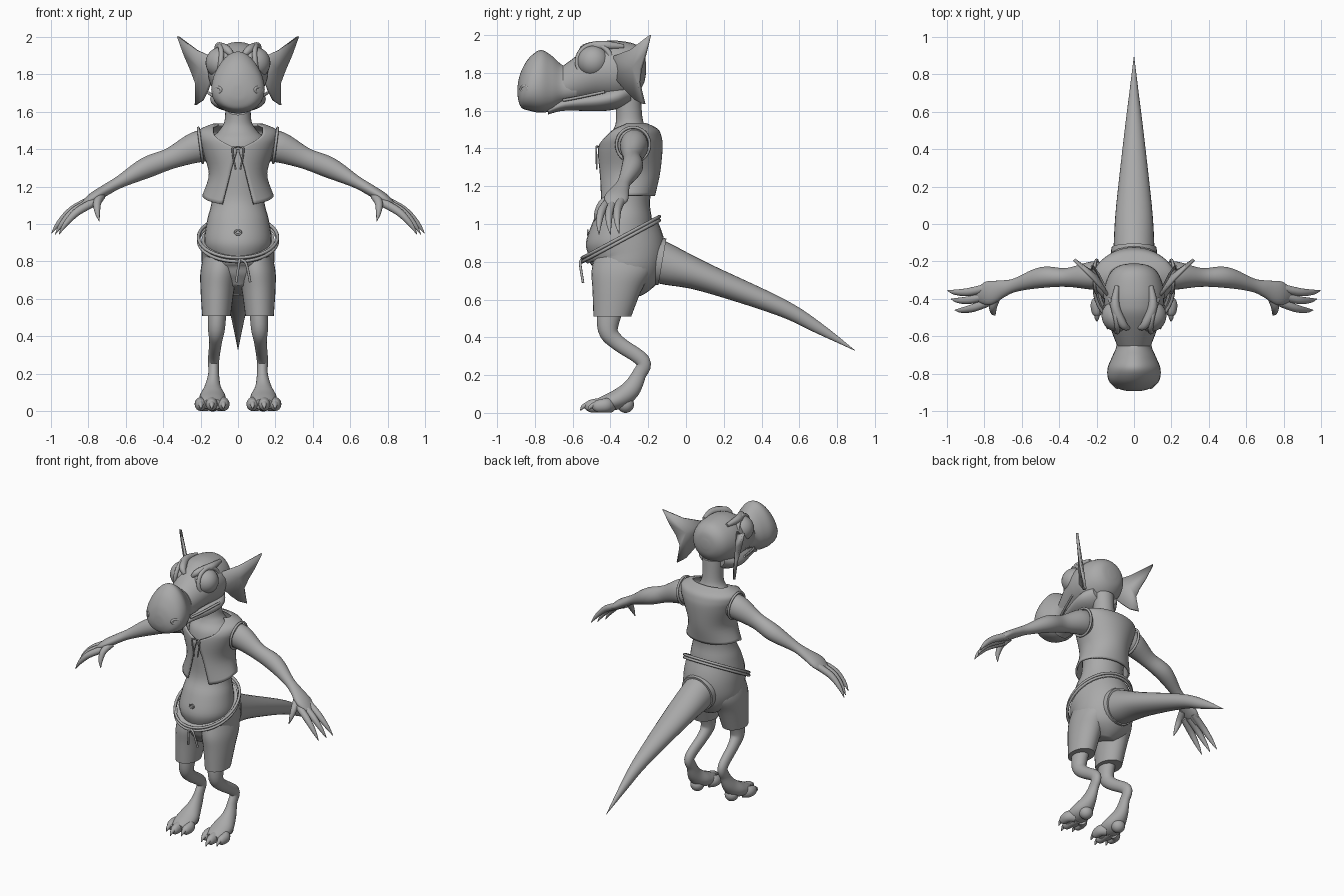
import bpy, bmesh, math
from mathutils import Vector

cube = bpy.data.objects.get("Cube")
if cube:
    bpy.data.objects.remove(cube, do_unlink=True)

grey = bpy.data.materials.new("plain grey")
grey.use_nodes = True
colour = (.4, .4, .4, 1)
grey.diffuse_color = colour
grey.node_tree.nodes["Principled BSDF"].inputs["Base Color"].default_value = colour
X, Y, Z = Vector((1, 0, 0)), Vector((0, 1, 0)), Vector((0, 0, 1))


def ring(wide, deep=None, x=0, y=0, z=0):
    """An oval cross-section: its centre and its two half sizes."""
    return [x, y, z, wide, wide if deep is None else deep]


def spline(rows, steps=5):
    """Interpolate rows of numbers smoothly (Catmull-Rom)."""
    out, last = [], len(rows) - 1
    for i in range(last):
        before, start, end, after = (rows[min(max(k, 0), last)] for k in range(i - 1, i + 3))
        for s in range(steps):
            t = s / steps
            out.append([q + (r - p) * t / 2 + (2 * p - 5 * q + 4 * r - w) * t * t / 2
                        + (3 * q - p - 3 * r + w) * t * t * t / 2
                        for p, q, r, w in zip(before, start, end, after)])
    return out + [list(rows[-1])]


def finish(obj, mirror=False, thickness=0):
    bpy.context.scene.collection.objects.link(obj)
    obj.data.materials.append(grey)
    if thickness:
        solid = obj.modifiers.new("thickness", "SOLIDIFY")
        solid.thickness, solid.offset = thickness, 0
    if mirror:
        obj.modifiers.new("mirror", "MIRROR").use_mirror_merge = False
    if obj.type == "MESH":
        bpy.ops.object.select_all(action="DESELECT")
        obj.select_set(True)
        bpy.context.view_layer.objects.active = obj
        bpy.ops.object.shade_smooth_by_angle(angle=math.radians(45))


def from_bmesh(name, bm, mirror=False, thickness=0):
    bmesh.ops.recalc_face_normals(bm, faces=bm.faces)
    mesh = bpy.data.meshes.new(name)
    bm.to_mesh(mesh)
    bm.free()
    finish(bpy.data.objects.new(name, mesh), mirror, thickness)


def loft(name, rings, side=X, normal=None, mirror=False, taper=0, sides=28):
    """Skin over ovals set along a path, or all facing one normal."""
    rows = spline(rings)
    bm, loops = bmesh.new(), []
    for i, (x, y, z, wide, deep) in enumerate(rows):
        ahead, behind = rows[min(i + 1, len(rows) - 1)], rows[max(i - 1, 0)]
        along = normal or (Vector(ahead[:3]) - Vector(behind[:3])).normalized()
        across = (side - along * side.dot(along)).normalized()
        upward = along.cross(across)
        loop = []
        for k in range(sides):
            turn = math.tau * k / sides
            lift = math.sin(turn)
            loop.append(bm.verts.new(Vector((x, y, z)) + upward * deep * lift
                                     + across * wide * math.cos(turn) * (1 - taper * lift)))
        loops.append(loop)
    for lower, upper in zip(loops, loops[1:]):
        for k in range(sides):
            n = (k + 1) % sides
            bm.faces.new((lower[k], lower[n], upper[n], upper[k]))
    bm.faces.new(loops[0])
    bm.faces.new(loops[-1])
    from_bmesh(name, bm, mirror)


def ball(name, centre, radius):
    bm = bmesh.new()
    bmesh.ops.create_uvsphere(bm, u_segments=28, v_segments=18, radius=radius)
    bmesh.ops.translate(bm, vec=centre, verts=bm.verts)
    from_bmesh(name, bm, mirror=True)


def cord(name, points, radius, closed=False, mirror=False):
    curve = bpy.data.curves.new(name, "CURVE")
    curve.dimensions, curve.bevel_depth, curve.bevel_resolution = "3D", radius, 2
    curve.use_fill_caps = True
    line = curve.splines.new("POLY")
    path = points if closed else spline(points)
    line.points.add(len(path) - 1)
    for point, place in zip(line.points, path):
        point.co = (*place, 1)
    line.use_cyclic_u = closed
    line.use_smooth = True
    finish(bpy.data.objects.new(name, curve), mirror)


def hoop(name, centre, across, upward, radius, mirror=False):
    turns = [math.tau * k / 40 for k in range(40)]
    cord(name, [Vector(centre) + across * math.cos(t) + upward * math.sin(t) for t in turns],
         radius, closed=True, mirror=mirror)


# Torso, neck and tail
loft("torso_and_neck", [
    ring(wide=.15, deep=.17, y=-.34, z=.82), ring(wide=.18, y=-.35, z=.9),
    ring(wide=.165, deep=.155, y=-.335, z=1.02), ring(wide=.14, deep=.125, y=-.315, z=1.13),
    ring(wide=.145, deep=.14, y=-.3, z=1.32), ring(wide=.15, deep=.13, y=-.295, z=1.44),
    ring(wide=.1, deep=.09, y=-.295, z=1.5), ring(wide=.07, y=-.3, z=1.56),
    ring(wide=.07, y=-.31, z=1.7)], normal=Z)
hoop("navel", (0, -.52, .955), X * .016, Z * .012, .005)
loft("tail", [
    ring(wide=.11, deep=.12, y=-.22, z=.83), ring(wide=.108, y=-.1, z=.785),
    ring(wide=.095, deep=.076, y=.1, z=.717), ring(wide=.05, deep=.047, y=.5, z=.56),
    ring(wide=.025, deep=.03, y=.7, z=.45), ring(wide=.001, y=.895, z=.33)])

# Shorts with tail cuff and rope belt
loft("shorts_hips", [
    ring(wide=.195, deep=.22, y=-.345, z=.915), ring(wide=.194, deep=.21, y=-.316, z=.85),
    ring(wide=.19, y=-.312, z=.77), ring(wide=.155, y=-.325, z=.7),
    ring(wide=.07, deep=.1, y=-.34, z=.645)])
loft("shorts_leg", [
    ring(wide=.09, deep=.15, x=.09, y=-.33, z=.84), ring(wide=.1, deep=.16, x=.1, y=-.34, z=.75),
    ring(wide=.09, deep=.13, x=.11, y=-.365, z=.65),
    ring(wide=.076, deep=.1, x=.115, y=-.39, z=.51)], normal=-Z, mirror=True)
loft("shorts_tail_cuff", [
    ring(wide=.14, deep=.15, y=-.3, z=.83), ring(wide=.12, deep=.124, y=-.125, z=.8)])
slope = Vector((0, .41, .22)).normalized()
for name, height in (("lower", .91), ("upper", .93)):
    hoop(name + "_rope_belt", (0, -.345, height), X * .211, slope * .232, .009)
for name, end in (("left", .065), ("right", -.01)):
    cord(name + "_belt_end", [(.01, -.55, .81), (end / 2 + .01, -.56, .79), (end, -.545, .69)], .007)

# Vest with an open front: the gap closes at the lace and widens into the neckline
bm, grid = bmesh.new(), []
for x, y, z, wide, deep in spline([
        ring(wide=.185, deep=.145, y=-.315, z=1.15), ring(wide=.15, deep=.157, y=-.3, z=1.27),
        ring(wide=.19, deep=.165, y=-.295, z=1.4), ring(wide=.21, deep=.155, y=-.29, z=1.46),
        ring(wide=.2, deep=.125, y=-.28, z=1.5), ring(wide=.13, deep=.06, y=-.275, z=1.53)]):
    neckline = .13 * math.sin(min(1, max(0, z - 1.4) / .09) * math.pi / 2)
    gap = max(.004, (1.4 - z) / 3, min(neckline, wide * .8))
    start = math.asin(gap / wide)
    row = []
    for k in range(49):
        t = start + (math.tau - 2 * start) * k / 48
        hem = max(0, math.cos(t)) * max(0, 1.3 - z) / 3
        row.append(bm.verts.new((wide * math.sin(t), y - deep * math.cos(t), z - hem)))
    grid.append(row)
for lower, upper in zip(grid, grid[1:]):
    for k in range(48):
        bm.faces.new((lower[k], lower[k + 1], upper[k + 1], upper[k]))
from_bmesh("vest", bm, thickness=.012)
hoop("vest_armhole", (.2, -.28, 1.42), Y * .088, Z * .092 + X * .012, .008, mirror=True)
cord("vest_lace", [(0, -.468, 1.41), (.03, -.475, 1.4), (.012, -.472, 1.29)], .005, mirror=True)

# Arms, hands and fingers
loft("arm", [
    ring(wide=.06, deep=.08, x=.14, y=-.275, z=1.42), ring(wide=.075, deep=.083, x=.22, y=-.275, z=1.41),
    ring(wide=.05, deep=.057, x=.36, y=-.285, z=1.35), ring(wide=.056, x=.49, y=-.285, z=1.3),
    ring(wide=.036, deep=.033, x=.63, y=-.325, z=1.225), ring(wide=.045, deep=.03, x=.7, y=-.345, z=1.185),
    ring(wide=.064, deep=.028, x=.78, y=-.37, z=1.135), ring(wide=.03, deep=.012, x=.84, y=-.38, z=1.09)],
    side=Y, mirror=True)
for name, root, tip, side in (
        ("outer_finger", (.78, -.34, 1.13), (.995, -.355, .95), Y),
        ("middle_finger", (.78, -.38, 1.12), (.975, -.4, .945), Y),
        ("inner_finger", (.76, -.41, 1.12), (.955, -.46, .945), Y),
        ("thumb", (.73, -.38, 1.15), (.74, -.485, 1.015), X)):
    rings = []
    for t in (0, .4, .75, 1):
        x, y, z = Vector(root).lerp(Vector(tip), t) + (X + Z - Y) * .018 * math.sin(math.pi * t)
        rings.append(ring(.023 - .021 * t ** 3, x=x, y=y, z=z))
    loft(name, rings, side=side, mirror=True, sides=14)

# Legs, feet, toes and claws
loft("leg", [
    ring(wide=.05, deep=.07, x=.11, y=-.4, z=.56), ring(wide=.045, deep=.053, x=.115, y=-.413, z=.44),
    ring(wide=.034, deep=.041, x=.12, y=-.36, z=.37), ring(wide=.03, deep=.038, x=.13, y=-.228, z=.275),
    ring(wide=.029, deep=.038, x=.13, y=-.25, z=.2), ring(wide=.045, deep=.05, x=.135, y=-.292, z=.125),
    ring(wide=.07, deep=.053, x=.136, y=-.355, z=.075), ring(wide=.07, deep=.042, x=.136, y=-.43, z=.05),
    ring(wide=.05, deep=.03, x=.136, y=-.48, z=.038)], mirror=True)
ball("heel", (.135, -.32, .045), .045)
for name, x, tip in (("inner", .078, -.49), ("middle", .14, -.525), ("outer", .198, -.485)):
    loft(name + "_toe", [
        ring(wide=.034, deep=.04, x=(x + .13) / 2, y=-.4, z=.042), ring(wide=.032, deep=.037, x=x, y=tip + .06, z=.04),
        ring(wide=.026, deep=.03, x=x, y=tip + .01, z=.034), ring(wide=.008, x=x, y=tip - .012, z=.03)], mirror=True)
    loft(name + "_claw", [
        ring(wide=.015, x=x, y=tip, z=.042), ring(wide=.011, x=x, y=tip - .02, z=.032),
        ring(wide=.002, x=x, y=tip - .035, z=.012)], mirror=True, sides=12)

# Head with bulbous snout, and a lower jaw
loft("head", [
    ring(wide=.03, y=-.212, z=1.825), ring(wide=.085, y=-.225, z=1.825), ring(wide=.13, y=-.265, z=1.82),
    ring(wide=.158, y=-.34, z=1.81), ring(wide=.16, y=-.42, z=1.81), ring(wide=.145, y=-.5, z=1.8),
    ring(wide=.09, deep=.1, y=-.65, z=1.738)], normal=-Y)
loft("snout", [
    ring(wide=.1, y=-.58, z=1.745), ring(wide=.092, deep=.103, y=-.65, z=1.737),
    ring(wide=.115, deep=.145, y=-.71, z=1.745), ring(wide=.138, deep=.166, y=-.77, z=1.755),
    ring(wide=.134, deep=.14, y=-.83, z=1.74), ring(wide=.1, y=-.87, z=1.715),
    ring(wide=.05, y=-.888, z=1.705), ring(wide=.01, y=-.892, z=1.703)], normal=-Y, taper=.22)
loft("lower_jaw", [
    ring(wide=.1, deep=.06, y=-.29, z=1.7), ring(wide=.145, deep=.065, y=-.36, z=1.675),
    ring(wide=.14, deep=.058, y=-.46, z=1.655), ring(wide=.085, deep=.035, y=-.64, z=1.635),
    ring(wide=.05, deep=.02, y=-.73, z=1.6)], normal=-Y)
cord("lip", [(.08, -.65, 1.655), (.112, -.57, 1.67), (.158, -.43, 1.7)], .008, mirror=True)
hoop("nostril", (.108, -.855, 1.715), (X + Y) * .018, Z * .015, .008, mirror=True)

# Eyes, lids and brows
ball("eye", (.088, -.49, 1.86), .085)
hoop("eyelid", (.112, -.485, 1.86), Y * .09 + X * .02, Z * .09 - X * .012, .014, mirror=True)
loft("brow", [
    ring(wide=.012, x=.03, y=-.555, z=1.9), ring(wide=.023, x=.06, y=-.535, z=1.93),
    ring(wide=.025, x=.1, y=-.44, z=1.945), ring(wide=.012, x=.09, y=-.33, z=1.94)], mirror=True, sides=16)

# Finned ears, cupped around a sunken middle
outline = [(.14, -.38, 1.89), (.22, -.29, 1.925), (.32, -.19, 2), (.285, -.215, 1.9), (.25, -.24, 1.82),
           (.225, -.25, 1.75), (.225, -.22, 1.635), (.19, -.27, 1.66), (.165, -.32, 1.71), (.14, -.38, 1.78)]
bm = bmesh.new()
rim = [bm.verts.new(place) for place in outline]
middle = bm.verts.new((.2, -.28, 1.83))
for a, b in zip(rim, rim[1:] + rim[:1]):
    bm.faces.new((a, b, middle))
from_bmesh("ear", bm, mirror=True, thickness=.016)
